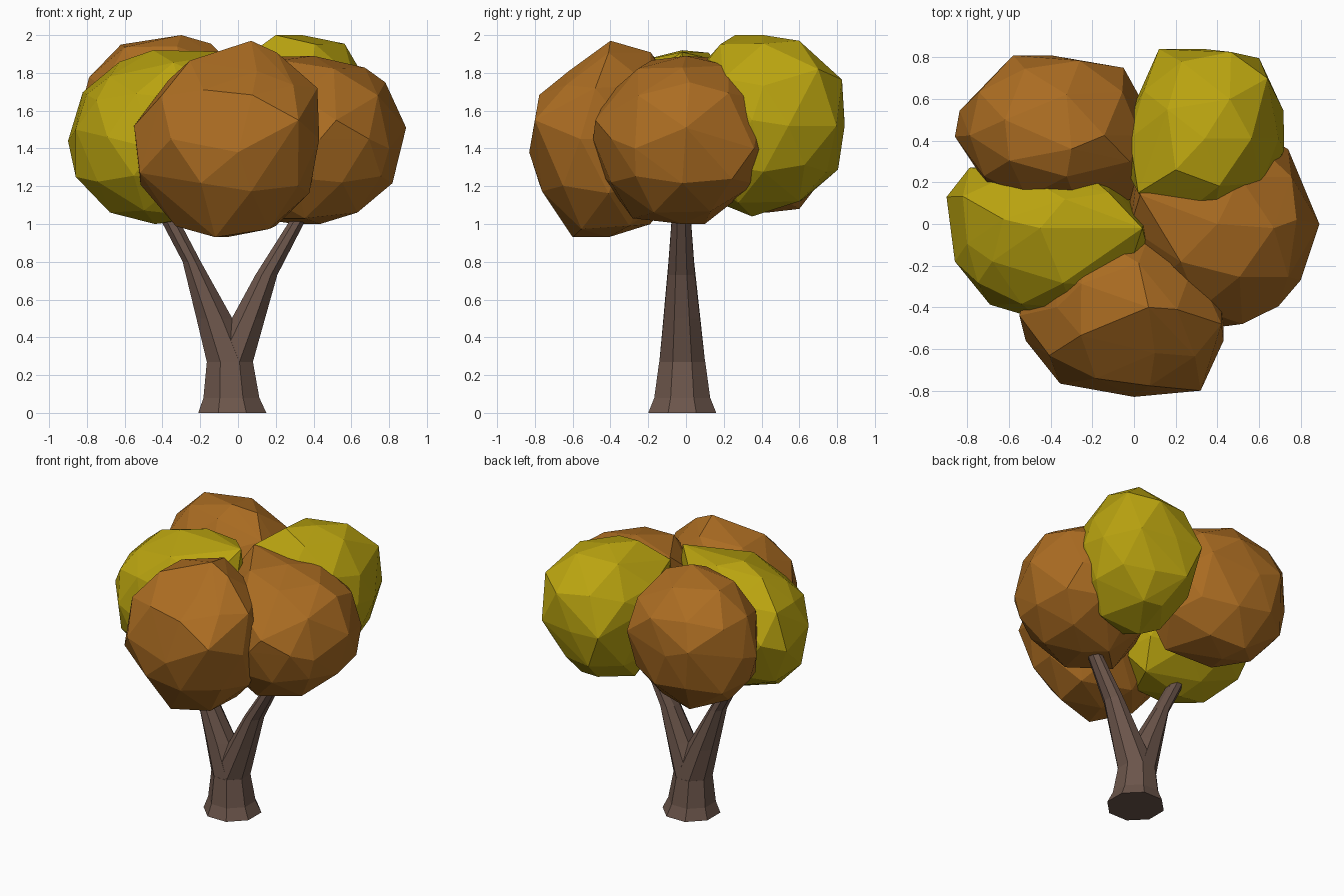
import bpy, bmesh, math, random
from mathutils import Vector

if "Cube" in bpy.data.objects:
    bpy.data.objects.remove(bpy.data.objects["Cube"])


def material(name, rgb):
    m = bpy.data.materials.new(name)
    m.diffuse_color = (*rgb, 1)
    m.use_nodes = True
    m.node_tree.nodes["Principled BSDF"].inputs["Base Color"].default_value = m.diffuse_color
    return m


ORANGE = material("autumn orange", (0.41, 0.152, 0.016))
YELLOW = material("olive yellow", (0.49, 0.37, 0.005))
BARK = material("brown bark", (0.15, 0.092, 0.07))


def add_object(name, bm, mat):
    bmesh.ops.recalc_face_normals(bm, faces=bm.faces)
    me = bpy.data.meshes.new(name)
    bm.to_mesh(me)
    bm.free()
    me.materials.append(mat)
    ob = bpy.data.objects.new(name, me)
    bpy.context.collection.objects.link(ob)
    return ob


def loft(name, rings, mat, sides=8):
    """Skin through octagon rings given as (x, y, z, half width x, half width y)."""
    bm = bmesh.new()
    k = 1 / math.cos(math.pi / sides)
    loops = []
    for x, y, z, rx, ry in rings:
        angles = [2 * math.pi * (i + 0.5) / sides for i in range(sides)]
        loops.append([bm.verts.new((x + k * rx * math.cos(a), y + k * ry * math.sin(a), z))
                      for a in angles])
    for lo, hi in zip(loops, loops[1:]):
        for i in range(sides):
            j = (i + 1) % sides
            bm.faces.new((lo[i], lo[j], hi[j], hi[i]))
    bm.faces.new(loops[0])
    bm.faces.new(loops[-1])
    return add_object(name, bm, mat)


def leaf_clump(name, lo, hi, mat, seed, bumps):
    """Faceted clump inside the box lo..hi, pulled in or out so bumps become corners."""
    rnd = random.Random(seed)
    lo, hi = Vector(lo), Vector(hi)
    mid, half = (lo + hi) / 2, (hi - lo) / 2
    pulls = []
    for b in bumps:
        d = Vector([(b[k] - mid[k]) / half[k] for k in range(3)])
        pulls.append((d.normalized(), d.length))
    bm = bmesh.new()
    bmesh.ops.create_icosphere(bm, subdivisions=2, radius=1)
    free = set(bm.verts)
    for d, r in pulls:
        v = max(sorted(free, key=lambda q: q.index), key=lambda q: q.co.normalized().dot(d))
        free.discard(v)
        v.co = d * r
    for v in bm.verts:
        if v in free:
            d = v.co.normalized()
            total = weight = 0.15
            for u, r in pulls:
                w = math.exp(-(d.angle(u) / 0.42) ** 2)
                total += w * r
                weight += w
            v.co = d * (total / weight) * rnd.uniform(0.97, 1.02)
        v.co = [min(hi[k], max(lo[k], mid[k] + v.co[k] * half[k])) for k in range(3)]
    # a convex skin keeps the facets broad
    res = bmesh.ops.convex_hull(bm, input=bm.verts)
    junk = [g for g in set(res["geom_interior"] + res["geom_unused"])
            if isinstance(g, bmesh.types.BMVert)]
    coords = [v.co.copy() for v in bm.verts if v not in junk]
    bm.free()
    bm = bmesh.new()
    for c in coords:
        bm.verts.new(c)
    bmesh.ops.convex_hull(bm, input=bm.verts)
    return add_object(name, bm, mat)


# Flared trunk base
loft("trunk", [(-0.03, -0.02, 0, 0.18, 0.18),
               (-0.035, -0.02, 0.08, 0.148, 0.148),
               (-0.043, -0.02, 0.27, 0.122, 0.122)], BARK)

# Forked branches
loft("left_branch", [(-0.043, -0.02, 0.27, 0.122, 0.121),
                     (-0.125, -0.022, 0.5, 0.095, 0.098),
                     (-0.245, -0.025, 0.8, 0.048, 0.068),
                     (-0.35, -0.025, 1.0, 0.048, 0.053),
                     (-0.41, -0.025, 1.12, 0.04, 0.045)], BARK)
loft("right_branch", [(-0.043, -0.02, 0.27, 0.122, 0.121),
                      (0.055, -0.022, 0.5, 0.088, 0.096),
                      (0.15, -0.025, 0.73, 0.058, 0.072),
                      (0.305, -0.025, 1.0, 0.042, 0.052),
                      (0.37, -0.025, 1.12, 0.036, 0.045)], BARK)

# Five overlapping leaf clumps
leaf_clump("front_leaves", (-0.55, -0.84, 0.93), (0.43, 0.02, 1.97), ORANGE, 3,
           [(-0.55, -0.44, 1.52), (-0.52, -0.56, 1.27), (0, -0.83, 1.38), (0.32, -0.8, 1.55),
            (0.07, -0.4, 1.97), (-0.12, -0.6, 0.93), (0.42, -0.48, 1.72), (0.2, -0.3, 0.99),
            (-0.37, -0.4, 1.76), (0.1, -0.62, 1.81)])
leaf_clump("right_leaves", (-0.02, -0.50, 1.0), (0.89, 0.46, 1.9), ORANGE, 5,
           [(0.89, 0, 1.51), (0.8, -0.27, 1.4), (0.52, -0.48, 1.55), (0.74, 0.36, 1.4),
            (0.4, 0.0, 1.89), (0.03, 0.14, 1.88), (0.3, 0.1, 1.0), (0.78, 0.02, 1.75),
            (0.55, 0.46, 1.38), (0.1, -0.1, 1.03)])
leaf_clump("back_right_leaves", (-0.06, -0.02, 1.04), (0.74, 0.84, 2.0), YELLOW, 8,
           [(0.2, 0.26, 2.0), (0.46, 0.6, 1.97), (0.64, 0.7, 1.82), (0.12, 0.84, 1.53),
            (0.72, 0.35, 1.55), (0.38, 0.03, 1.75), (-0.04, 0.48, 1.65), (0.25, 0.35, 1.04),
            (0.42, 0.6, 1.12), (0.02, 0.15, 1.87)])
leaf_clump("back_left_leaves", (-0.86, 0.04, 1.06), (0.06, 0.81, 2.0), ORANGE, 11,
           [(-0.58, 0.81, 1.6), (-0.05, 0.75, 1.6), (-0.86, 0.42, 1.5), (-0.3, 0.36, 2.0),
            (-0.62, 0.5, 1.95), (-0.68, 0.15, 1.6), (-0.02, 0.3, 1.83), (-0.45, 0.6, 1.08),
            (0.0, 0.12, 1.5), (-0.1, 0.2, 1.12)])
leaf_clump("left_leaves", (-0.90, -0.47, 1.0), (0.06, 0.28, 1.92), YELLOW, 14,
           [(-0.9, 0.13, 1.44), (-0.86, -0.18, 1.5), (-0.45, -0.46, 1.4), (-0.45, -0.02, 1.92),
            (0.04, -0.02, 1.91), (-0.79, 0.27, 1.5), (-0.44, -0.05, 1.0), (-0.68, -0.18, 1.78),
            (-0.12, 0.15, 1.87), (-0.1, 0.0, 1.04)])
